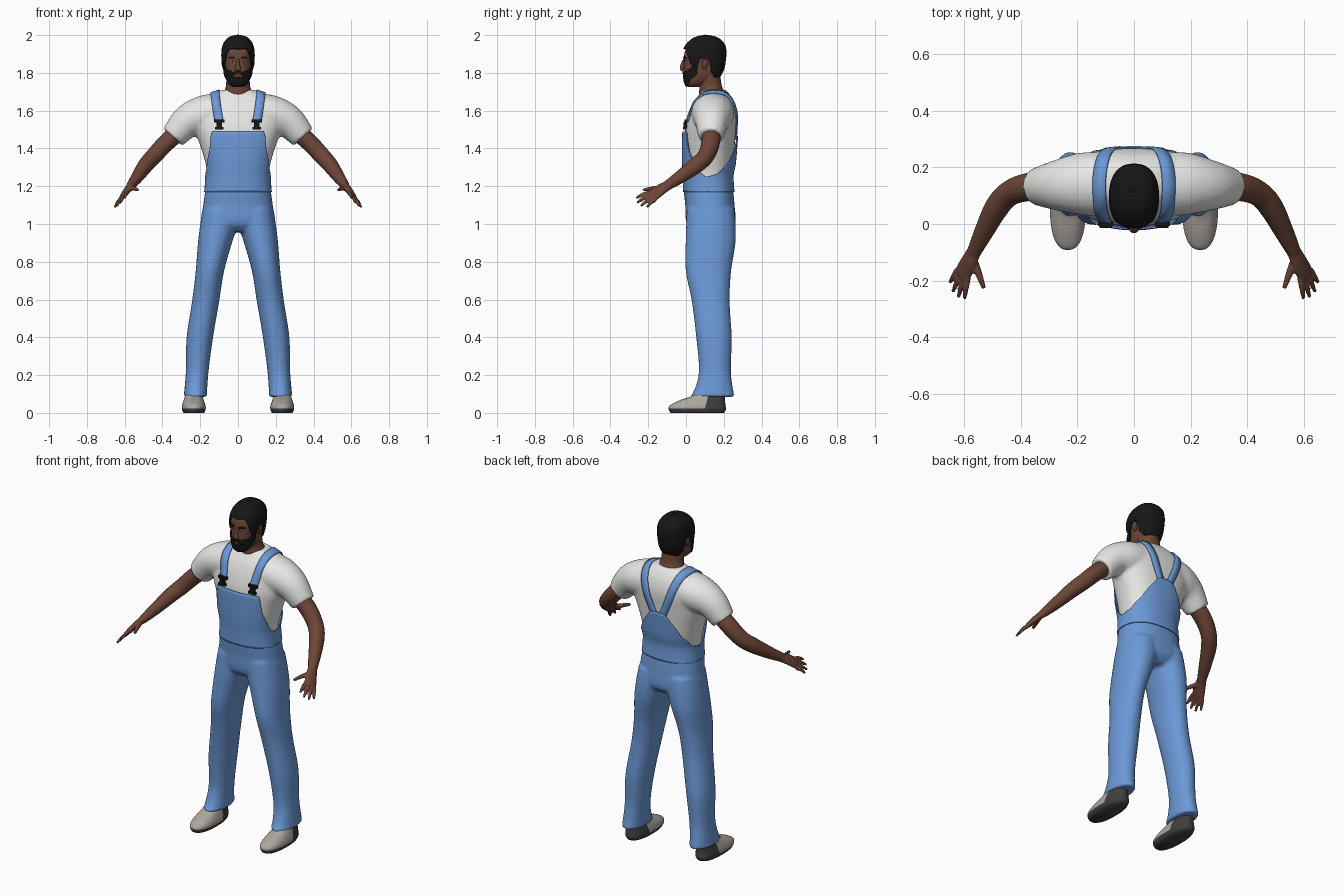
import bpy, bmesh, math
from mathutils import Vector
from mathutils.bvhtree import BVHTree

cube = bpy.data.objects.get("Cube")
if cube:
    bpy.data.objects.remove(cube)


def material(name, *rgb):
    m = bpy.data.materials.new(name)
    m.use_nodes = True
    m.diffuse_color = (*rgb, 1)
    m.node_tree.nodes["Principled BSDF"].inputs["Base Color"].default_value = (*rgb, 1)
    return m


denim = material("denim blue", .15, .32, .68)
cotton = material("white cotton", .8, .8, .79)
skin = material("brown skin", .15, .06, .037)
black = material("hair black", .008, .008, .008)
canvas = material("shoe grey", .42, .38, .35)
rubber = material("sole dark grey", .05, .05, .052)
eye_white = material("eye white", .5, .47, .44)
lip = material("lip brown", .17, .055, .045)


def interp(table, k, smooth=True):
    """Read a keyed table at k, smoothly or in straight pieces."""
    k = min(max(k, table[0][0]), table[-1][0])
    if len(table) == 1:
        return list(table[0][1:])
    i = max(j for j in range(len(table) - 1) if table[j][0] <= k)
    p, q = table[i], table[i + 1]
    h = q[0] - p[0]
    t = (k - p[0]) / h
    if not smooth:
        return [a + (b - a) * t for a, b in zip(p[1:], q[1:])]
    before, after = table[max(i - 1, 0)], table[min(i + 2, len(table) - 1)]
    out = []
    for c in range(1, len(p)):
        m = (q[c] - before[c]) / (q[0] - before[0]) * h
        n = (after[c] - p[c]) / (after[0] - p[0]) * h
        s = t * t * (3 - 2 * t)
        out.append(p[c] * (1 - s) + q[c] * s + m * t * (1 - t) ** 2 - n * t * t * (1 - t))
    return out


def body_row(z, width, front, back):
    return (z, 0, (front + back) / 2, width, (back - front) / 2)


def surface(table, a, z, power=2.4):
    """Point at angle a (zero faces forward) and height z on a lofted column."""
    cx, cy, rx, ry = interp(table, z)
    s, c = math.sin(a), math.cos(a)
    e = 2 / power
    return Vector((cx + rx * math.copysign(abs(s) ** e, s),
                   cy - ry * math.copysign(abs(c) ** e, c), z))


def bridge(bm, rings, closed=True):
    vs = [[bm.verts.new(p) for p in r] for r in rings]
    n = len(vs[0])
    for lower, upper in zip(vs, vs[1:]):
        for i in range(n if closed else n - 1):
            j = (i + 1) % n
            bm.faces.new((lower[i], lower[j], upper[j], upper[i]))
    if closed:
        bm.faces.new(vs[0][::-1])
        bm.faces.new(vs[-1])


def column(bm, table, steps=30, sides=40, power=2.4):
    lo, hi = table[0][0], table[-1][0]
    bridge(bm, [[surface(table, math.tau * i / sides, lo + (hi - lo) * k / steps, power)
                 for i in range(sides)] for k in range(steps + 1)])


def limb(bm, rows, wide=(0, 1, 0), steps=5, sides=16):
    """Tube along x, y, z rows with a wide and a thin radius."""
    table = [(i, *r) for i, r in enumerate(rows)]
    count = (len(rows) - 1) * steps
    pts = [interp(table, k / steps) for k in range(count + 1)]
    rings = []
    for k, p in enumerate(pts):
        t = (Vector(pts[min(k + 1, count)][:3]) - Vector(pts[max(k - 1, 0)][:3])).normalized()
        u = Vector(wide)
        u = (u - t * u.dot(t)).normalized()
        v = t.cross(u)
        rings.append([Vector(p[:3]) + u * p[3] * math.cos(a) + v * p[4] * math.sin(a)
                      for a in (math.tau * i / sides for i in range(sides))])
    bridge(bm, rings)


def finish(name, bm, mats, mirror=False, voxel=0, thick=0, smooth=True):
    bmesh.ops.remove_doubles(bm, verts=bm.verts, dist=.00005)
    bmesh.ops.recalc_face_normals(bm, faces=bm.faces)
    me = bpy.data.meshes.new(name)
    bm.to_mesh(me)
    bm.free()
    ob = bpy.data.objects.new(name, me)
    bpy.context.collection.objects.link(ob)
    for m in mats:
        me.materials.append(m)
    me.polygons.foreach_set("use_smooth", [smooth] * len(me.polygons))
    if mirror:
        ob.modifiers.new("mirror", "MIRROR").use_mirror_merge = False
    if thick:
        mod = ob.modifiers.new("thickness", "SOLIDIFY")
        mod.thickness, mod.offset = thick, 0
    if voxel:
        mod = ob.modifiers.new("blend", "REMESH")
        mod.mode, mod.voxel_size, mod.use_smooth_shade = "VOXEL", voxel, True
        mod = ob.modifiers.new("soften", "SMOOTH")
        mod.factor, mod.iterations = .5, 4
    return ob


def shell(name, table, span, lo, hi, off, mat, centre=None, cols=96, rows=16, thick=.006, mirror=False):
    """Sheet lying on a column, with its lower and upper edges set by angle."""
    bm = bmesh.new()
    rings = []
    for k in range(rows + 1):
        ring = []
        for i in range(cols + 1):
            a = span[0] + (span[1] - span[0]) * i / cols
            low, high = interp(lo, abs(a), False)[0], interp(hi, abs(a), False)[0]
            p = surface(table, a, low + (high - low) * k / rows)
            c = Vector(centre) if centre else Vector((0, interp(table, p.z)[1], p.z))
            ring.append(p + (p - c).normalized() * off)
        rings.append(ring)
    bridge(bm, rings, closed=False)
    return finish(name, bm, [mat], thick=thick, mirror=mirror)


# Shirt: trunk and short sleeves blended together
trunk = [body_row(*r) for r in (
    (1.1, .172, 0, .25), (1.25, .16, -.003, .238), (1.32, .172, -.007, .25), (1.4, .195, -.008, .257),
    (1.5, .23, -.004, .264), (1.58, .245, .015, .268), (1.64, .22, .04, .255),
    (1.68, .155, .066, .235), (1.71, .085, .085, .212))]
sleeve = [(.1, .142, 1.59, .115, .105), (.19, .142, 1.575, .11, .102), (.27, .137, 1.54, .09, .088),
          (.345, .132, 1.46, .066, .068)]
bm = bmesh.new()
column(bm, trunk)
for side in (1, -1):
    limb(bm, [(r[0] * side, *r[1:]) for r in sleeve], sides=24)
shirt = finish("shirt", bm, [cotton], voxel=.01)

# Trousers: hips and two flared legs
hips = [body_row(*r) for r in ((.96, .12, .04, .225), (1.0, .19, .004, .26), (1.1, .184, -.004, .257),
                               (1.2, .17, -.014, .248), (1.25, .165, -.013, .246))]
leg = [(.085, .226, .14, .062, .118), (.13, .223, .148, .06, .1), (.22, .216, .153, .06, .085),
       (.4, .202, .148, .07, .094), (.6, .17, .13, .072, .101), (.75, .149, .119, .075, .12),
       (.9, .122, .13, .09, .132), (1.0, .1, .132, .1, .131), (1.08, .088, .13, .098, .126)]
bm = bmesh.new()
column(bm, hips)
for side in (1, -1):
    column(bm, [(r[0], r[1] * side, *r[2:]) for r in leg], steps=40, power=2.15)
finish("trousers", bm, [denim], voxel=.01)

# Bib: rises at the chest, dips below the arms, peaks at the back
bib_edge = [(0, 1.49), (.55, 1.49), (.61, 1.455), (.77, 1.385), (1.18, 1.29), (1.5, 1.25), (1.9, 1.265),
            (2.4, 1.33), (2.8, 1.41), (3.0, 1.46), (math.pi, 1.465)]
shell("overall_bib", trunk, (-math.pi, math.pi), [(0, 1.17)], bib_edge, .011, denim, rows=24)

# Shoulder straps laid over the shirt
bpy.context.view_layer.update()
tree = BVHTree.FromObject(shirt, bpy.context.evaluated_depsgraph_get())
strap_x = [(-.2, .1), (.25, .1), (1.2, .12), (1.8, .12), (2.7, .075), (3.6, .025)]


def on_shirt(x, angle, gap):
    d = Vector((0, -math.cos(angle), math.sin(angle)))
    o = Vector((x, .14, 1.5))
    hit = tree.ray_cast(o + d * .5, -d)[0] or o + d * .13
    return hit + d * gap


bm = bmesh.new()
angles = [.3 + 3.25 * k / 40 for k in range(41)]
bridge(bm, [[on_shirt(interp(strap_x, a)[0] + w, a, .006) for w in (-.023, 0, .023)]
            for a in angles], closed=False)
finish("straps", bm, [denim], mirror=True, thick=.007)


def block(bm, centre, size):
    verts = bmesh.ops.create_cube(bm, size=1)["verts"]
    bmesh.ops.scale(bm, vec=size, verts=verts)
    bmesh.ops.translate(bm, vec=centre, verts=verts)


# Buckles joining straps to the bib
bm = bmesh.new()
for z, w, h in ((1.545, .056, .016), (1.525, .028, .03), (1.507, .044, .014)):
    block(bm, (.1, on_shirt(.1, (z - 1.5) / .14, .012).y, z), (w, .016, h))
finish("buckles", bm, [black], mirror=True, smooth=False)

# Arms with palms, fingers and thumbs
across = Vector((.033, .025, -.035))
bm = bmesh.new()
limb(bm, [(.29, .134, 1.51, .05, .05), (.38, .13, 1.43, .05, .047), (.445, .105, 1.36, .045, .045),
          (.488, .055, 1.312, .044, .042), (.53, -.025, 1.253, .036, .034),
          (.567, -.1, 1.203, .027, .024)])
limb(bm, [(.56, -.085, 1.21, .026, .022), (.582, -.13, 1.185, .034, .019),
          (.602, -.168, 1.157, .038, .016), (.611, -.185, 1.145, .034, .012)], wide=across)
knuckle = Vector((.588, -.188, 1.167))
for i, tip in enumerate(((.6, -.264, 1.137), (.622, -.26, 1.112), (.641, -.24, 1.095), (.652, -.207, 1.088))):
    base, end = knuckle + across * i * .36, Vector(tip)
    mid = (base + end) / 2 + Vector((0, 0, .006))
    limb(bm, [(*base, .012, .011), (*mid, .0105, .01), (*end, .007, .007)], sides=10)
limb(bm, [(.572, -.12, 1.19, .016, .014), (.55, -.175, 1.188, .013, .012), (.531, -.228, 1.18, .008, .008)])
finish("arms_and_hands", bm, [skin], mirror=True, voxel=.005)

# Shoes: pale upper, dark sole and heel
bm = bmesh.new()
column(bm, [(0, .234, .06, .055, .142), (.02, .234, .06, .063, .152), (.04, .234, .062, .062, .147),
            (.065, .234, .085, .054, .122), (.09, .234, .118, .046, .088), (.13, .232, .14, .04, .065)], steps=26)
for co, no in (((0, 0, .022), (0, 0, 1)), ((0, .095, 0), (0, 1, -.25))):
    bmesh.ops.bisect_plane(bm, geom=bm.verts[:] + bm.edges[:] + bm.faces[:], plane_co=co, plane_no=no)
for f in bm.faces:
    c = f.calc_center_median()
    f.material_index = int(c.z < .022 or c.y - .25 * c.z > .095)
finish("shoes", bm, [canvas, rubber], mirror=True)

# Head and neck
skull = [body_row(*r) for r in (
    (1.725, .03, .01, .07), (1.745, .052, -.002, .11), (1.78, .066, -.008, .165), (1.82, .072, -.012, .19),
    (1.86, .075, -.011, .198), (1.9, .077, -.009, .202), (1.94, .072, .006, .198),
    (1.97, .054, .037, .174), (1.983, .034, .065, .147), (1.99, .004, .1, .11))]
neck = [body_row(*r) for r in ((1.64, .09, .075, .22), (1.69, .078, .07, .208), (1.73, .064, .07, .19),
                               (1.8, .062, .06, .18))]
bm = bmesh.new()
column(bm, skull, steps=50)
column(bm, neck, power=2)
limb(bm, [(0, -.008, 1.872, .007, .007), (0, -.018, 1.845, .009, .01), (0, -.021, 1.822, .016, .011),
          (0, -.012, 1.814, .012, .006)], wide=(1, 0, 0))
for side in (1, -1):
    limb(bm, [(.074 * side, .098, 1.822, .008, .006), (.081 * side, .1, 1.85, .016, .007),
              (.082 * side, .105, 1.872, .012, .006)])
finish("head", bm, [skin])

# Hair, beard and facial details
middle = (0, .1, 1.87)
hairline = [(0, 1.922), (.5, 1.925), (.75, 1.9), (.95, 1.86), (1.1, 1.84), (1.36, 1.84), (1.45, 1.875),
            (1.75, 1.875), (1.95, 1.81), (2.3, 1.785), (math.pi, 1.775)]
shell("hair", skull, (-math.pi, math.pi), hairline, [(0, 1.99)], .008, black, middle, rows=30, thick=.008)
shell("beard", skull, (-1.36, 1.36), [(0, 1.726), (.8, 1.735), (1.36, 1.79)],
      [(0, 1.774), (.25, 1.776), (.42, 1.81), (.8, 1.812), (1.1, 1.835), (1.36, 1.87)], .005, black, cols=48)
shell("moustache", skull, (-.46, .46), [(0, 1.797), (.46, 1.78)], [(0, 1.809), (.46, 1.803)], .005, black, cols=20, rows=4)
shell("lips", skull, (-.27, .27), [(0, 1.778), (.27, 1.785)], [(0, 1.795), (.27, 1.788)], .004, lip, cols=16, rows=4)
shell("eyebrows", skull, (.14, .6), [(.14, 1.876), (.6, 1.877)], [(.14, 1.884), (.4, 1.888), (.6, 1.88)],
      .003, black, cols=14, rows=3, mirror=True)
for name, span, mat, off in (("eyes", (.2, .5), eye_white, 0), ("irises", (.3, .4), black, .001)):
    shell(name, skull, span, [(.2, 1.861), (.35, 1.858), (.5, 1.861)], [(.2, 1.862), (.35, 1.867), (.5, 1.862)],
          off, mat, cols=10, rows=4, thick=.004, mirror=True)
